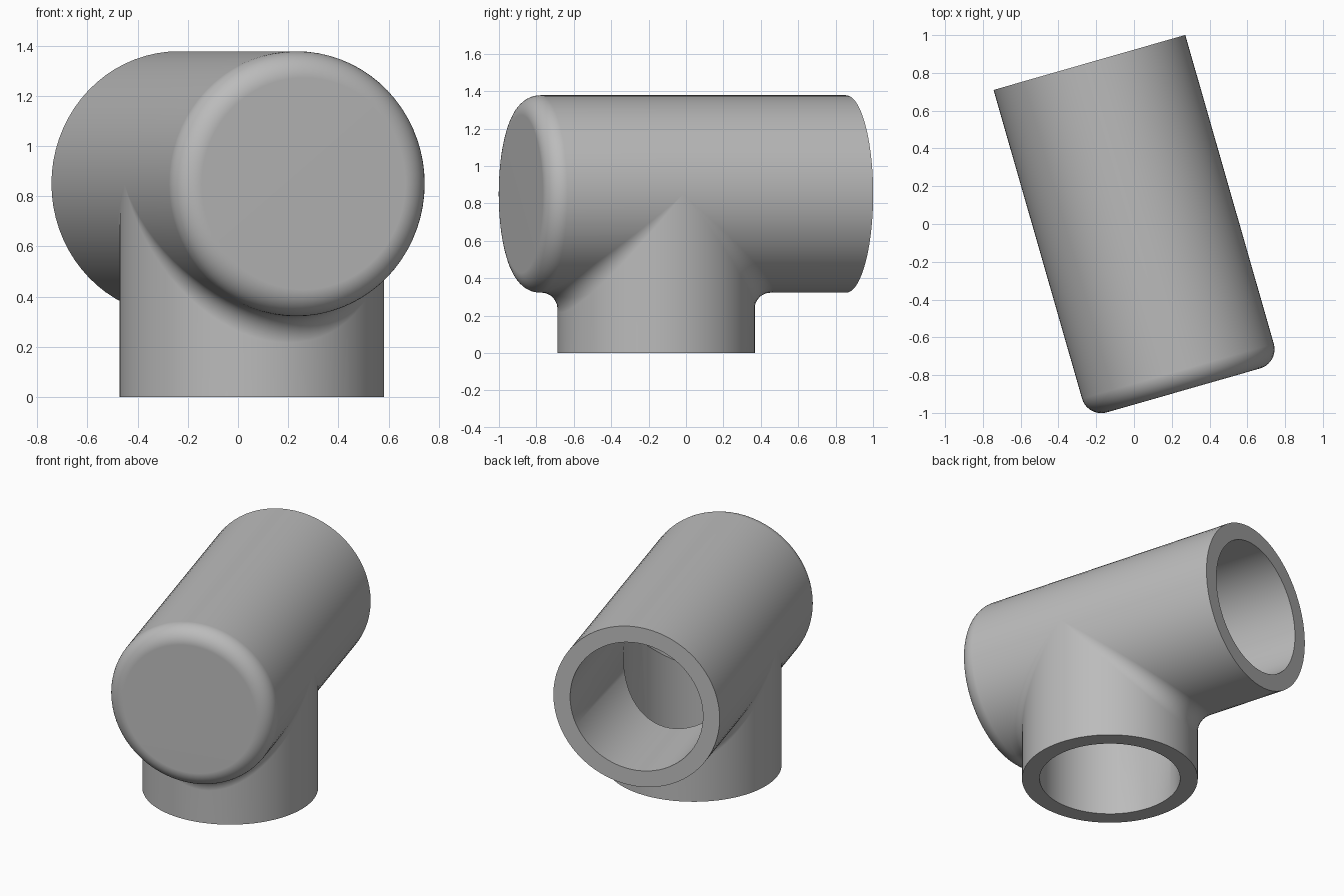
import bpy
import bmesh
from math import sin, cos, pi, radians

if "Cube" in bpy.data.objects:
    bpy.data.objects.remove(bpy.data.objects["Cube"], do_unlink=True)

OUTER = 0.528             # outer pipe radius
WALL = 0.106              # wall thickness, also the rounding radius
INNER = OUTER - WALL
AXIS_Z = 0.85             # height of the horizontal pipe axis
FRONT, BACK = 0.75, 1.056 # pipe lengths from the branch axis
HALF_STEPS, ROUND_STEPS = 36, 10

material = bpy.data.materials.new("light grey")
material.use_nodes = True
grey = (0.5, 0.5, 0.5, 1)
material.diffuse_color = grey
material.node_tree.nodes["Principled BSDF"].inputs["Base Color"].default_value = grey


def on_pipe(radius, along, t):
    return (radius * sin(t), along, -radius * cos(t))


def on_branch(radius, side, z, t):
    return (radius * sin(t), side * radius * cos(t), z)


def closed_end(t):
    """Centre of the blind face, out and round its edge."""
    pts = [(0, -FRONT, 0)]
    for i in range(ROUND_STEPS + 1):
        a = pi / 2 * i / ROUND_STEPS
        pts.append(on_pipe(INNER + WALL * sin(a), -FRONT + WALL * (1 - cos(a)), t))
    return pts


def blind_bore(t):
    return [on_pipe(INNER, WALL - FRONT, t), (0, WALL - FRONT, 0)]


def branch_section(side, t):
    """Wall section from one pipe end, through the fillet, down the branch and back up its bore."""
    pts = closed_end(t) if side < 0 else [on_pipe(OUTER, BACK, t)]
    reach = (OUTER + WALL) * cos(t)
    # angle between the two contact directions of the rolling fillet
    dot = sin(t) ** 2
    for i in range(ROUND_STEPS + 1):
        k = i / ROUND_STEPS
        a, b = 1 - k, k
        n = (a * a + b * b + 2 * a * b * dot) ** 0.5
        a, b = a * WALL / n, b * WALL / n
        pts.append(((OUTER + WALL) * sin(t) - (a + b) * sin(t),
                    side * (reach - b * cos(t)),
                    -reach + a * cos(t)))
    pts += [on_branch(OUTER, side, -AXIS_Z, t),
            on_branch(INNER, side, -AXIS_Z, t),
            on_branch(INNER, side, -INNER * cos(t), t)]
    if side < 0:
        return pts + blind_bore(t)
    return pts + [on_pipe(INNER, BACK, t), pts[0]]


def crown_section(t):
    """Wall section of the plain upper half of the pipe."""
    return closed_end(t) + [on_pipe(OUTER, 0, t), on_pipe(OUTER, BACK, t),
                            on_pipe(INNER, BACK, t), on_pipe(INNER, 0, t)] + blind_bore(t)


def loft(bm, section, start):
    rows = [[bm.verts.new(p) for p in section(start + pi * i / HALF_STEPS)]
            for i in range(HALF_STEPS + 1)]
    for r0, r1 in zip(rows, rows[1:]):
        for j in range(len(r0) - 1):
            bm.faces.new((r0[j], r0[j + 1], r1[j + 1], r1[j]))


# Pipe with side branch: two lower halves and the crown, welded together
bm = bmesh.new()
loft(bm, lambda t: branch_section(-1, t), -pi / 2)
loft(bm, lambda t: branch_section(1, t), -pi / 2)
loft(bm, crown_section, pi / 2)
bmesh.ops.remove_doubles(bm, verts=bm.verts[:], dist=0.0001)
bmesh.ops.dissolve_degenerate(bm, edges=bm.edges[:], dist=0.0001)
bmesh.ops.recalc_face_normals(bm, faces=bm.faces[:])
mesh = bpy.data.meshes.new("tee_pipe")
bm.to_mesh(mesh)
bm.free()
mesh.materials.append(material)

pipe = bpy.data.objects.new("tee_pipe", mesh)
pipe.location = (0.055, -0.16, AXIS_Z)
pipe.rotation_euler.z = radians(16)
bpy.context.collection.objects.link(pipe)

# Smooth walls with crisp rims
bpy.context.view_layer.objects.active = pipe
pipe.select_set(True)
bpy.ops.object.shade_smooth_by_angle(angle=radians(35))
weighted = pipe.modifiers.new("even shading", "WEIGHTED_NORMAL")
weighted.keep_sharp = True
